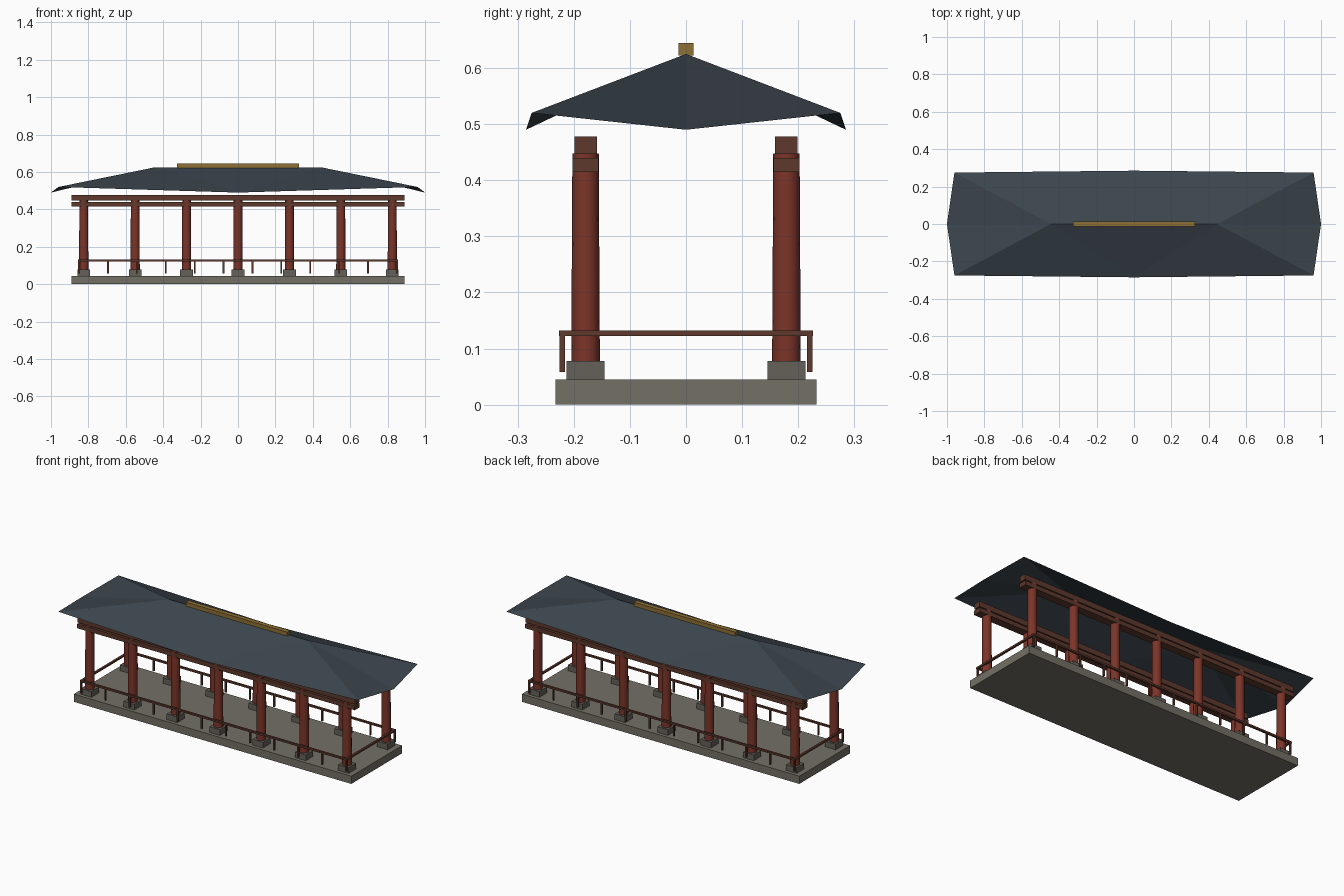
import bpy, bmesh

if "Cube" in bpy.data.objects:
    bpy.data.objects.remove(bpy.data.objects["Cube"])

def material(name, rgb):
    m = bpy.data.materials.new(name)
    m.diffuse_color = (*rgb, 1)
    m.use_nodes = True
    m.node_tree.nodes["Principled BSDF"].inputs["Base Color"].default_value = m.diffuse_color
    return m

STONE = material("stone", (0.17, 0.16, 0.13))
PLINTH = material("plinth_stone", (0.13, 0.12, 0.10))
RED = material("red_paint", (0.20, 0.035, 0.022))
WOOD = material("brown_wood", (0.11, 0.04, 0.025))
TILE = material("roof_tile", (0.045, 0.06, 0.075))
GOLD = material("ridge_gold", (0.27, 0.16, 0.035))

def box(name, x, y, z, mat):
    """Box from (min, max) ranges on each axis."""
    bpy.ops.mesh.primitive_cube_add(size=1, location=[(a + b) / 2 for a, b in (x, y, z)])
    o = bpy.context.object
    o.name = name
    o.scale = [b - a for a, b in (x, y, z)]
    bpy.ops.object.transform_apply(location=False, rotation=False, scale=True)
    o.data.materials.append(mat)
    return o

def around(c, h):
    return (c - h, c + h)

# Platform
box("platform", (-0.89, 0.89), (-0.233, 0.233), (0, 0.045), STONE)

for side, s in (("front", -1), ("back", 1)):
    # Tapered columns on square plinths
    for i in range(7):
        x = (i - 3) * 0.275
        box(f"{side}_plinth_{i}", around(x, 0.034), around(s * 0.179, 0.034), (0.045, 0.078), PLINTH)
        bpy.ops.mesh.primitive_cone_add(vertices=14, radius1=0.0255, radius2=0.0235, depth=0.37,
                                        location=(x, s * 0.179, 0.263))
        col = bpy.context.object
        col.name = f"{side}_column_{i}"
        col.data.materials.append(RED)
        bpy.ops.object.shade_smooth_by_angle()
    # Beams
    box(f"{side}_lower_beam", (-0.89, 0.89), around(s * 0.179, 0.023), (0.415, 0.44), WOOD)
    box(f"{side}_upper_beam", (-0.89, 0.89), around(s * 0.179, 0.020), (0.447, 0.478), WOOD)
    # Long rail and its posts
    box(f"{side}_rail", (-0.856, 0.856), around(s * 0.2205, 0.006), (0.122, 0.132), WOOD)
    for i in range(12):
        box(f"{side}_rail_post_{i}", around(-0.85 + i * 1.7 / 11, 0.0045),
            around(s * 0.2205, 0.0045), (0.058, 0.124), WOOD)

# End rails
for side, s in (("left", -1), ("right", 1)):
    box(f"{side}_rail", around(s * 0.85, 0.006), (-0.2265, 0.2265), (0.122, 0.132), WOOD)

# Hipped roof sheet with raised corners
eave = [(0, -0.285, 0.49), (0.96, -0.275, 0.52), (1, 0, 0.49), (0.96, 0.275, 0.52),
        (0, 0.285, 0.49), (-0.96, 0.275, 0.52), (-1, 0, 0.49), (-0.96, -0.275, 0.52)]
bm = bmesh.new()
e = [bm.verts.new(p) for p in eave]
left, right = (bm.verts.new((x, 0, 0.625)) for x in (-0.445, 0.445))
for i in range(8):
    bm.faces.new((e[i], e[(i + 1) % 8], right if i < 4 else left))
bm.faces.new((e[0], right, left))
bm.faces.new((e[4], left, right))
bm.normal_update()
mesh = bpy.data.meshes.new("roof")
bm.to_mesh(mesh)
bm.free()
mesh.materials.append(TILE)
bpy.context.collection.objects.link(bpy.data.objects.new("roof", mesh))

# Ridge cap
box("ridge_cap", (-0.325, 0.325), (-0.013, 0.013), (0.622, 0.645), GOLD)
